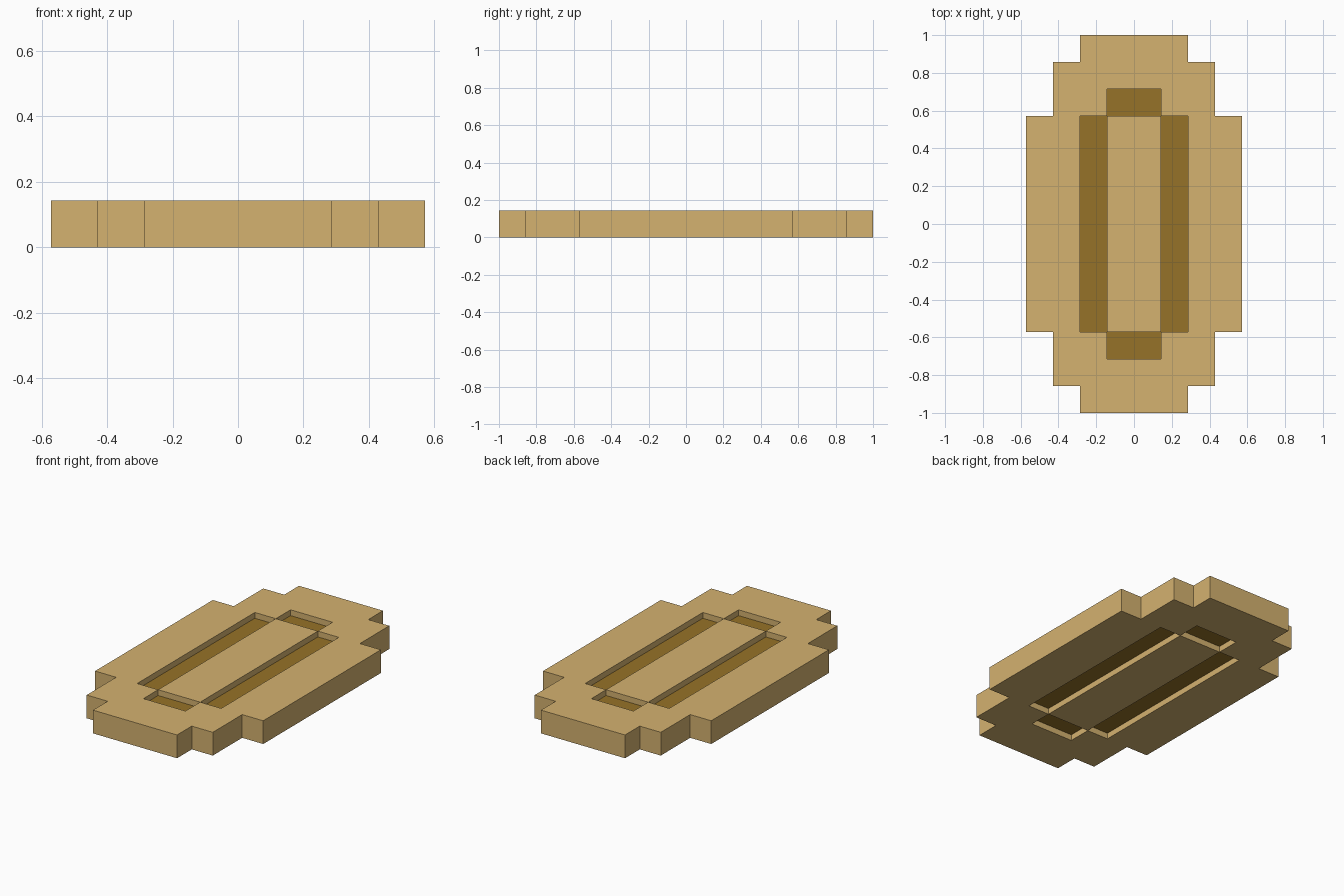
import bpy, bmesh

if "Cube" in bpy.data.objects:
    bpy.data.objects.remove(bpy.data.objects["Cube"])

U = 1 / 7            # one pixel of the stepped design
DEPTH = 0.25 * U     # recess depth on both faces


def material(name, rgb):
    m = bpy.data.materials.new(name)
    m.diffuse_color = (*rgb, 1)
    m.use_nodes = True
    m.node_tree.nodes["Principled BSDF"].inputs["Base Color"].default_value = m.diffuse_color
    return m


def finish(name, bm, mat):
    bmesh.ops.recalc_face_normals(bm, faces=bm.faces)
    me = bpy.data.meshes.new(name)
    bm.to_mesh(me)
    bm.free()
    me.materials.append(mat)
    ob = bpy.data.objects.new(name, me)
    bpy.context.collection.objects.link(ob)
    return ob


def slab(name, solid, z0, z1, mat):
    """Extrude every grid cell for which solid(|x|, |y|) is true."""
    xs = [-4, -3, -2, -1, 1, 2, 3, 4]
    ys = [-7, -6, -5, -4, 4, 5, 6, 7]
    bm = bmesh.new()
    for x0, x1 in zip(xs, xs[1:]):
        for y0, y1 in zip(ys, ys[1:]):
            if solid(abs(x0 + x1) / 2, abs(y0 + y1) / 2):
                bm.faces.new([bm.verts.new((x * U, y * U, z0)) for x, y in
                              ((x0, y0), (x1, y0), (x1, y1), (x0, y1))])
    bmesh.ops.remove_doubles(bm, verts=bm.verts, dist=1e-4)
    base = bm.faces[:]
    ext = bmesh.ops.extrude_face_region(bm, geom=base, use_keep_orig=True)
    top = [v for v in ext["geom"] if isinstance(v, bmesh.types.BMVert)]
    bmesh.ops.translate(bm, verts=top, vec=(0, 0, z1 - z0))
    return finish(name, bm, mat)


def in_outline(x, y):
    return (x < 4 and y < 4) or (x < 3 and y < 6) or (x < 2 and y < 7)


def in_groove(x, y):
    return (1 < x < 2 and y < 4) or (x < 1 and 4 < y < 5)


gold = material("gold", (0.66, 0.445, 0.162))
dark_gold = material("dark_gold", (0.305, 0.17, 0.021))

# Stepped oval body with four slots around the centre panel
slab("coin_body", lambda x, y: in_outline(x, y) and not in_groove(x, y), 0, U, gold)

# Dark recessed floors filling the middle of the slots
slab("groove_floors", in_groove, DEPTH, U - DEPTH, dark_gold)
